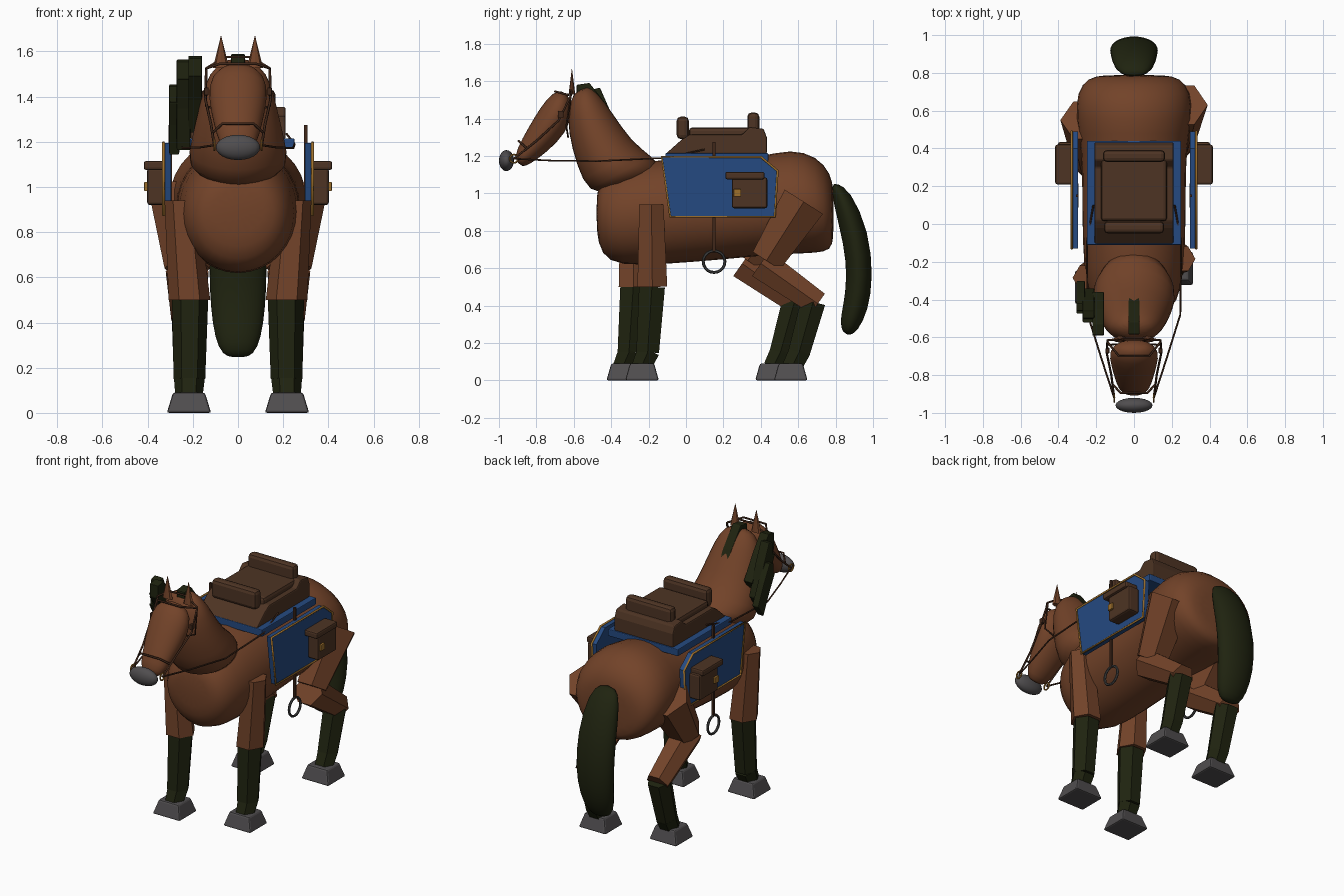
import bpy, bmesh, math
from mathutils import Vector

if "Cube" in bpy.data.objects:
    bpy.data.objects.remove(bpy.data.objects["Cube"])


def material(name, r, g, b):
    m = bpy.data.materials.new(name)
    m.diffuse_color = (r, g, b, 1)
    m.use_nodes = True
    m.node_tree.nodes["Principled BSDF"].inputs["Base Color"].default_value = m.diffuse_color
    return m


COAT = material("chestnut_coat", .17, .056, .022)
HAIR = material("dark_hair", .014, .017, .005)
LEATHER = material("saddle_leather", .075, .034, .017)
STRAP = material("bridle_leather", .05, .02, .01)
BLUE = material("blanket_blue", .018, .068, .22)
GREY = material("hoof_grey", .08, .075, .078)
GOLD = material("gold_trim", .34, .16, .025)
STEEL = material("dark_steel", .05, .05, .05)


def finish(name, bm, mat, bevel=0, smooth=False, subdiv=0):
    bmesh.ops.recalc_face_normals(bm, faces=bm.faces)
    me = bpy.data.meshes.new(name)
    bm.to_mesh(me)
    bm.free()
    me.materials.append(mat)
    ob = bpy.data.objects.new(name, me)
    bpy.context.collection.objects.link(ob)
    if smooth:
        for p in me.polygons:
            p.use_smooth = True
    if bevel:
        mod = ob.modifiers.new("rounded_edges", 'BEVEL')
        mod.width, mod.segments = bevel, 2
    if subdiv:
        mod = ob.modifiers.new("smooth_form", 'SUBSURF')
        mod.levels = mod.render_levels = subdiv
    return ob


def loft(name, secs, mat, sides=16, smooth=True):
    """Each section is an ellipse between two side-view points:
    (y1, z1, y2, z2, half width[, centre x])."""
    bm = bmesh.new()
    rings = []
    for s in secs:
        ay, az, by, bz, rx = s[:5]
        cx = s[5] if len(s) > 5 else 0
        ring = []
        for i in range(sides):
            t = math.tau * i / sides
            k = math.sin(t) / 2
            ring.append(bm.verts.new((cx + rx * math.cos(t),
                                      (ay + by) / 2 + (by - ay) * k,
                                      (az + bz) / 2 + (bz - az) * k)))
        rings.append(ring)
    for r, q in zip(rings, rings[1:]):
        for i in range(sides):
            j = (i + 1) % sides
            bm.faces.new((r[i], r[j], q[j], q[i]))
    bm.faces.new(rings[0])
    bm.faces.new(rings[-1])
    return finish(name, bm, mat, smooth=smooth, subdiv=1 if smooth else 0)


def limb(name, p, q, r0, r1, mat):
    """Six-sided tapered leg segment from p to q."""
    d = Vector((q[1] - p[1], q[2] - p[2])).normalized()
    n = Vector((-d.y, d.x))
    secs = [(c[1] - n.x * r, c[2] - n.y * r, c[1] + n.x * r, c[2] + n.y * r, r, c[0])
            for c, r in ((p, r0), (q, r1))]
    return loft(name, secs, mat, 6, False)


def box(name, lo, hi, mat, bevel=0, taper=1):
    lo, hi = Vector(lo), Vector(hi)
    c, s = (lo + hi) / 2, hi - lo
    bm = bmesh.new()
    bmesh.ops.create_cube(bm, size=1)
    for v in bm.verts:
        k = taper if v.co.z > 0 else 1
        v.co = c + Vector((v.co.x * s.x * k, v.co.y * s.y * k, v.co.z * s.z))
    return finish(name, bm, mat, bevel)


def prism(name, pts, x0, x1, mat, bevel=0):
    """Side-view outline extruded across x."""
    bm = bmesh.new()
    f = bm.faces.new([bm.verts.new((x0, y, z)) for y, z in pts])
    ext = bmesh.ops.extrude_face_region(bm, geom=[f])
    for v in ext["geom"]:
        if isinstance(v, bmesh.types.BMVert):
            v.co.x = x1
    return finish(name, bm, mat, bevel)


def tube(name, pts, r, mat, cyclic=False):
    cu = bpy.data.curves.new(name, 'CURVE')
    cu.dimensions = '3D'
    cu.bevel_depth, cu.bevel_resolution = r, 1
    cu.use_fill_caps = True
    sp = cu.splines.new('POLY')
    sp.points.add(len(pts) - 1)
    for p, c in zip(sp.points, pts):
        p.co = (*c, 1)
    sp.use_cyclic_u = cyclic
    cu.materials.append(mat)
    ob = bpy.data.objects.new(name, cu)
    bpy.context.collection.objects.link(ob)
    bpy.ops.object.select_all(action='DESELECT')
    ob.select_set(True)
    bpy.context.view_layer.objects.active = ob
    bpy.ops.object.convert(target='MESH')


def ring(name, loc, major, minor, mat):
    bpy.ops.mesh.primitive_torus_add(location=loc, rotation=(0, math.pi / 2, 0), major_radius=major,
                                     minor_radius=minor, major_segments=20, minor_segments=6)
    bpy.context.object.name = name
    bpy.context.object.data.materials.append(mat)


# Barrel, neck, head and tail
body = [(-.48, .80, 1.0, .13), (-.455, .665, 1.08, .20), (-.36, .605, 1.155, .26),
        (-.1, .615, 1.195, .28), (.2, .64, 1.19, .28), (.4, .66, 1.2, .285),
        (.56, .67, 1.245, .315), (.7, .675, 1.205, .31), (.775, .69, 1.11, .25), (.79, .76, 1.02, .16)]
loft("body", [(y, a, y, b, w) for y, a, b, w in body], COAT)
loft("neck", [(-.40, 1.0, -.1, 1.12, .15), (-.525, 1.0, -.18, 1.2, .235), (-.585, 1.14, -.29, 1.28, .21),
              (-.635, 1.33, -.39, 1.43, .17), (-.63, 1.46, -.47, 1.54, .135),
              (-.6, 1.54, -.53, 1.58, .06)], COAT)
loft("head", [(-.61, 1.50, -.655, 1.55, .06), (-.61, 1.42, -.71, 1.545, .125), (-.64, 1.32, -.775, 1.47, .135),
              (-.74, 1.22, -.845, 1.35, .11), (-.84, 1.15, -.905, 1.24, .085),
              (-.88, 1.14, -.915, 1.18, .05)], COAT)
loft("tail", [(.78, 1.05, .80, 1.055, .05), (.78, .97, .88, 1.02, .11), (.845, .72, .98, .8, .13),
              (.86, .55, 1.003, .55, .13), (.84, .4, .975, .37, .115), (.82, .31, .92, .265, .09),
              (.84, .25, .88, .24, .05)], HAIR)
bm = bmesh.new()
bmesh.ops.create_uvsphere(bm, u_segments=20, v_segments=12, radius=1)
for v in bm.verts:
    v.co = Vector((v.co.x * .098, -.96 + v.co.y * .04, 1.175 + v.co.z * .056))
finish("muzzle", bm, GREY, smooth=True)

# Mane: one strand on the crest, three hanging on one side
def strand(name, x0, x1, y0, z0, y1, z1, t):
    top = [(y0, z0 - .01), (y0 + (y1 - y0) * .25, z0), (y0 + (y1 - y0) * .6, z0 + (z1 - z0) * .35), (y1, z1 + .05)]
    low = [(y - t * .7, z - t) for y, z in reversed(top[1:])]
    prism(name, top + low + [(y0, z0 - t)], x0, x1, HAIR, .006)


strand("crest_mane", -.03, .03, -.585, 1.59, -.31, 1.24, .07)
strand("mane_strand_front", -.22, -.16, -.585, 1.58, -.36, 1.28, .09)
strand("mane_strand_middle", -.272, -.21, -.5, 1.565, -.34, 1.2, .09)
strand("mane_strand_rear", -.305, -.26, -.46, 1.455, -.3, 1.17, .08)

# Legs: the left pair steps forward of the right pair
for s, side, dy in ((1, "right", 0), (-1, "left", -.1)):
    limb(f"{side}_foreleg_upper", (s * .25, -.185 + dy, .94), (s * .215, -.18 + dy, .50), .075, .092, COAT)
    limb(f"{side}_foreleg_lower", (s * .212, -.182 + dy, .50), (s * .215, -.205 + dy, .15), .08, .07, HAIR)
    limb(f"{side}_fore_pastern", (s * .215, -.20 + dy, .16), (s * .217, -.24 + dy, .07), .069, .06, HAIR)
    box(f"{side}_fore_hoof", (s * .217 - .098, -.325 + dy, 0), (s * .217 + .098, -.145 + dy, .09), GREY, .01, .72)
    limb(f"{side}_thigh", (s * .25, .63 + dy * .8, .955), (s * .225, .43 + dy, .64), .14, .1, COAT)
    limb(f"{side}_gaskin", (s * .225, .40 + dy, .625), (s * .22, .705 + dy, .41), .095, .075, COAT)
    limb(f"{side}_hind_cannon", (s * .217, .68 + dy, .42), (s * .217, .605 + dy, .15), .076, .067, HAIR)
    limb(f"{side}_hind_pastern", (s * .217, .61 + dy, .16), (s * .217, .565 + dy, .07), .067, .06, HAIR)
    box(f"{side}_hind_hoof", (s * .217 - .098, .47 + dy, 0), (s * .217 + .098, .65 + dy, .09), GREY, .01, .72)

# Saddle on its blanket
box("blanket_top", (-.25, -.11, 1.17), (.25, .44, 1.215), BLUE, .005)
prism("saddle_base", [(-.11, 1.21), (-.02, 1.29), (.02, 1.315), (.30, 1.315), (.34, 1.355), (.415, 1.345),
                      (.432, 1.30), (.432, 1.21)], -.21, .21, LEATHER, .008)
box("seat", (-.175, .015, 1.28), (.175, .40, 1.352), LEATHER, .018)
box("pommel_roll", (-.16, -.05, 1.29), (.16, .015, 1.41), LEATHER, .022)
box("cantle_roll", (-.165, .328, 1.32), (.165, .392, 1.432), LEATHER, .022)

panel = [(-.13, 1.195), (.40, 1.195), (.49, 1.12), (.475, .875), (-.085, .875)]
for s, side in ((1, "right"), (-1, "left")):
    # Hanging blanket panel with gold edging, stirrup and bag
    prism(f"{side}_blanket_panel", panel, s * .296, s * .328, BLUE)
    tube(f"{side}_panel_trim", [(s * .33, y, z) for y, z in panel], .007, GOLD, True)
    box(f"{side}_stirrup_strap", (s * .3 - .007, .143, .69), (s * .3 + .007, .157, 1.275), STRAP)
    ring(f"{side}_stirrup", (s * .3, .15, .635), .058, .008, STEEL)
    xs = sorted((s * .325, s * .402))
    box(f"{side}_bag", (xs[0], .245, .92), (xs[1], .435, 1.085), LEATHER, .012)
    xs = sorted((s * .325, s * .417))
    box(f"{side}_bag_flap", (xs[0], .21, 1.075), (xs[1], .42, 1.115), LEATHER, .01)
    xs = sorted((s * .40, s * .415))
    box(f"{side}_bag_buckle", (xs[0], .255, .982), (xs[1], .295, 1.022), GOLD, .003)
    # Ear
    bm = bmesh.new()
    bmesh.ops.create_cone(bm, cap_ends=True, segments=8, radius1=1, radius2=0, depth=1)
    for v in bm.verts:
        v.co = Vector((s * .075 + v.co.x * .036, -.61 + v.co.y * .018, 1.6 + v.co.z * .145))
    finish(f"{side}_ear", bm, COAT)
    # Bridle and rein
    bit = (s * .105, -.92, 1.185)
    tube(f"{side}_cheek_strap", [(s * .14, -.615, 1.525), (s * .145, -.68, 1.39), (s * .12, -.8, 1.28), bit],
         .006, STRAP)
    tube(f"{side}_rein", [bit, (s * .17, -.72, 1.175), (s * .245, -.48, 1.172), (s * .25, -.1, 1.19),
                          (s * .215, .1, 1.235)], .005, STRAP)
    tube(f"{side}_throat_strap", [(s * .14, -.615, 1.525), (s * .142, -.64, 1.36), (0, -.63, 1.3)], .005, STRAP)
    ring(f"{side}_bit_ring", bit, .022, .005, GOLD)
    box(f"{side}_bridle_stud", (s * .14 - .01, -.685, 1.405), (s * .14 + .01, -.655, 1.44), STRAP, .004)
tube("brow_band", [(-.14, -.625, 1.525), (-.08, -.7, 1.545), (.08, -.7, 1.545), (.14, -.625, 1.525)], .006, STRAP)
tube("poll_strap", [(-.14, -.615, 1.525), (-.06, -.61, 1.575), (.06, -.61, 1.575), (.14, -.615, 1.525)],
     .006, STRAP)
tube("nose_band", [(-.112, -.85, 1.24), (-.07, -.895, 1.28), (.07, -.895, 1.28), (.112, -.85, 1.24)], .006, STRAP)
